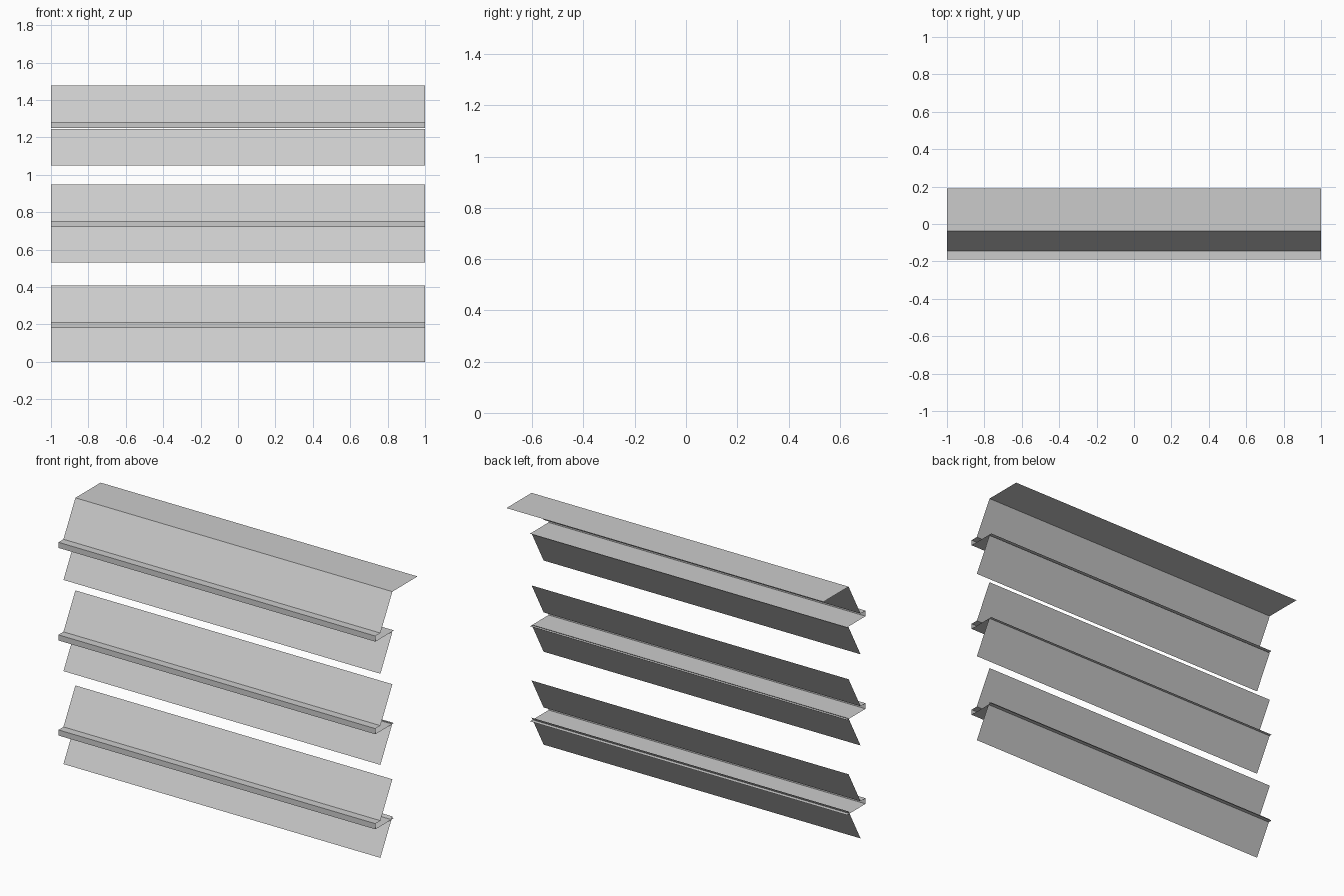
import bpy

if "Cube" in bpy.data.objects:
    bpy.data.objects.remove(bpy.data.objects["Cube"])


def sheet(name, profile):
    """Thin sheet: a (y, z) profile extruded along x from -1 to 1."""
    n = len(profile)
    verts = [(x, y, z) for x in (-1, 1) for y, z in profile]
    faces = [(i, i + 1, n + i + 1, n + i) for i in range(n - 1)]
    mesh = bpy.data.meshes.new(name)
    mesh.from_pydata(verts, [], faces)
    obj = bpy.data.objects.new(name, mesh)
    bpy.context.collection.objects.link(obj)
    return obj


BACK, FRONT = -0.037, -0.145   # slanted panels lean from back (top) to front (bottom)
RAIL_FRONT, SHELF_BACK = -0.19, -0.022
SLAT_H, RAIL_H = 0.195, 0.032

# (bottom of lower slat, underside of rail) for each tier
tiers = [(0.0, 0.18), (0.53, 0.722), (1.05, 1.25)]

for i, (base, rail) in enumerate(tiers, 1):
    top = rail + RAIL_H
    # lower slanted slat
    sheet(f"lower_slat_{i}", [(FRONT, base), (BACK, base + SLAT_H)])
    # shelf with folded front lip
    sheet(f"rail_shelf_{i}", [(SHELF_BACK, rail), (RAIL_FRONT, rail),
                              (RAIL_FRONT, top), (FRONT, top)])
    # upper slanted slat, the topmost one folds back into a flat cap
    upper = [(FRONT, top), (BACK, top + SLAT_H)]
    if i == len(tiers):
        upper.append((0.19, top + SLAT_H))
    sheet(f"upper_slat_{i}", upper)
